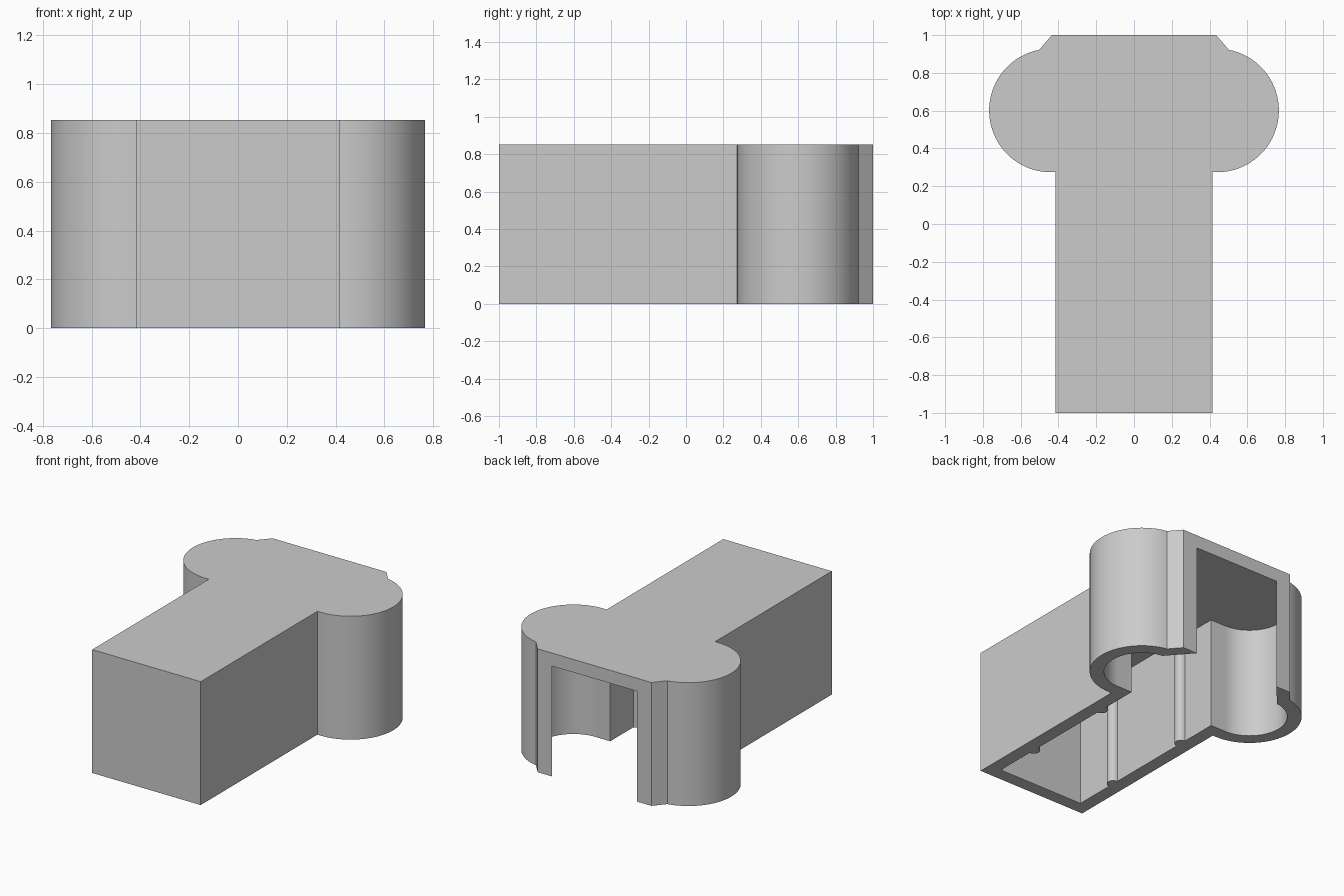
import bpy, bmesh
from math import sin, cos, radians

if "Cube" in bpy.data.objects:
    bpy.data.objects.remove(bpy.data.objects["Cube"])

HEIGHT, WALL = 0.853, 0.09
HALF = 0.415                      # half width of the long box
INNER = HALF - WALL
LOBE = (0.44, 0.601)              # centre of the round side lobe
LOBE_R = 0.327

grey = bpy.data.materials.new("grey")
grey.use_nodes = True
colour = (0.6, 0.6, 0.6, 1)
grey.diffuse_color = colour
grey.node_tree.nodes["Principled BSDF"].inputs["Base Color"].default_value = colour


def arc(cx, cy, r, start, end, steps):
    """Points along an arc, angles in degrees."""
    angles = [radians(start + (end - start) * i / steps) for i in range(steps + 1)]
    return [(cx + r * cos(a), cy + r * sin(a)) for a in angles]


def prism(name, half, z0, z1):
    """Extrude a profile made of its +x half (front to back) and its mirror."""
    outline = half + [(-x, y) for x, y in reversed(half)]
    bm = bmesh.new()
    base = bm.faces.new([bm.verts.new((x, y, z0)) for x, y in outline])
    top = bmesh.ops.extrude_face_region(bm, geom=[base])["geom"]
    moved = [g for g in top if isinstance(g, bmesh.types.BMVert)]
    bmesh.ops.translate(bm, verts=moved, vec=(0, 0, z1 - z0))
    bmesh.ops.recalc_face_normals(bm, faces=bm.faces)
    mesh = bpy.data.meshes.new(name)
    bm.to_mesh(mesh)
    bm.free()
    mesh.materials.append(grey)
    obj = bpy.data.objects.new(name, mesh)
    bpy.context.collection.objects.link(obj)
    return obj


# Outer body: long box, round lobes, chamfered back plate
outer = [(HALF, -1), (HALF, LOBE[1] - LOBE_R)]
outer += arc(*LOBE, LOBE_R, -90, 79, 40) + [(0.435, 1)]
housing = prism("housing", outer, 0, HEIGHT)

# Cavity: follows the body, dented by upright ribs, open below and behind
inner = [(INNER, WALL - 1)]
for rib_y in (-0.59, 0.07):
    inner += arc(INNER, rib_y, 0.04, 270, 90, 12)
inner += [(INNER, LOBE[1] - LOBE_R + WALL)]
inner += arc(*LOBE, LOBE_R - WALL, -90, 83, 40) + [(INNER, 1), (INNER, 1.2)]
cavity = prism("cavity_cutter", inner, -0.2, HEIGHT - WALL)
cavity.hide_render = True

cut = housing.modifiers.new("hollow", "BOOLEAN")
cut.operation, cut.solver, cut.object = "DIFFERENCE", "EXACT", cavity

bpy.ops.object.select_all(action="DESELECT")
bpy.context.view_layer.objects.active = housing
housing.select_set(True)
bpy.ops.object.modifier_apply(modifier=cut.name)
bpy.data.objects.remove(cavity)
bpy.ops.object.shade_smooth_by_angle(angle=radians(30))
